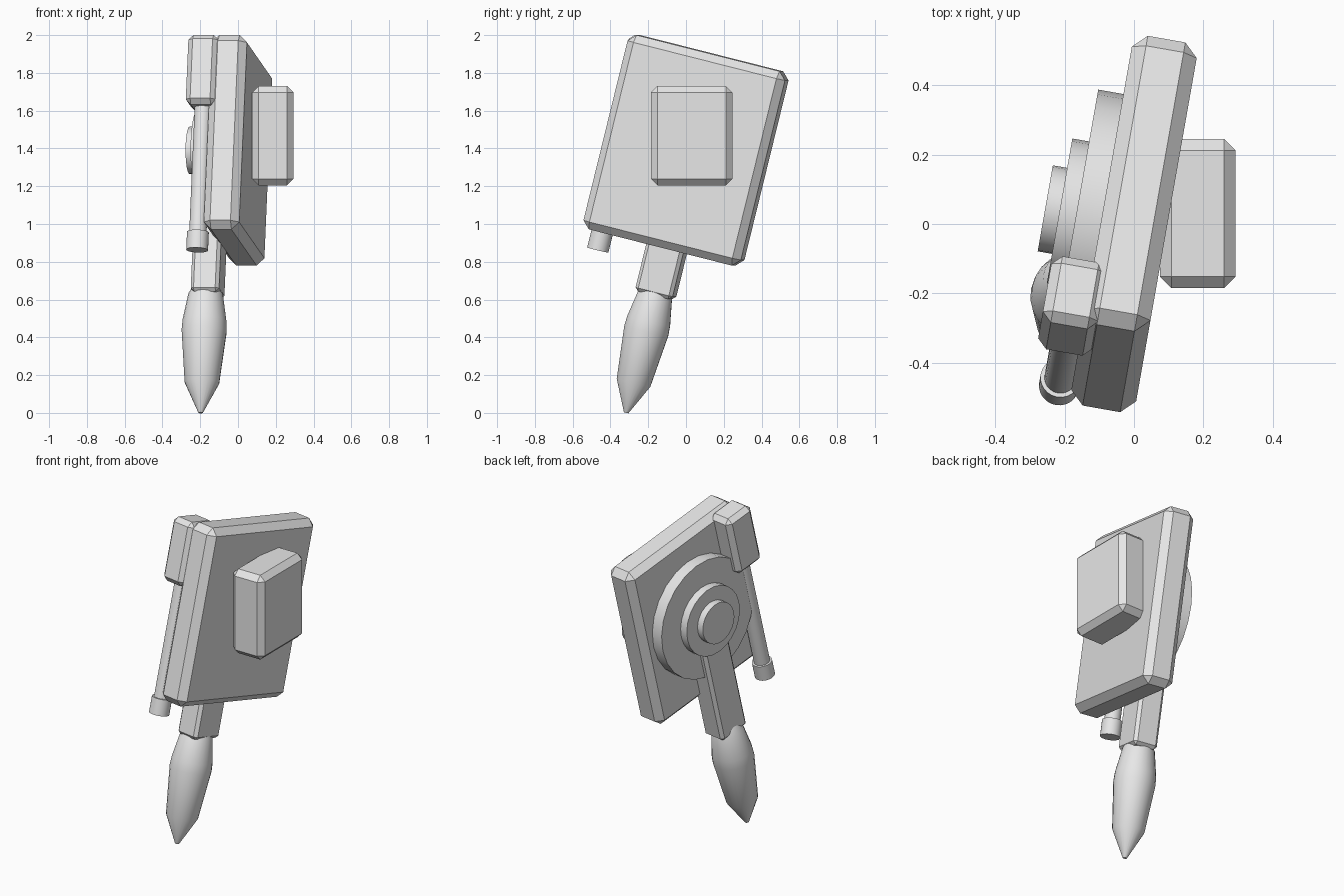
import bpy, bmesh, math
from mathutils import Matrix, Vector

cube = bpy.data.objects.get("Cube")
if cube:
    bpy.data.objects.remove(cube, do_unlink=True)

# Single light grey finish
grey = bpy.data.materials.new("light_grey")
grey.use_nodes = True
grey.diffuse_color = (0.8, 0.8, 0.8, 1)
grey.node_tree.nodes["Principled BSDF"].inputs["Base Color"].default_value = (0.8, 0.8, 0.8, 1)

# The tilted frame shared by everything except the side box
TILT = (Matrix.Translation((0, 0, 1.39))
        @ Matrix.Rotation(math.radians(-10), 4, 'Z')
        @ Matrix.Rotation(math.radians(-14), 4, 'X'))
UPRIGHT = Matrix.Identity(4)


def finish(name, bm, frame):
    bmesh.ops.recalc_face_normals(bm, faces=bm.faces)
    mesh = bpy.data.meshes.new(name)
    bm.to_mesh(mesh)
    bm.free()
    mesh.materials.append(grey)
    obj = bpy.data.objects.new(name, mesh)
    bpy.context.collection.objects.link(obj)
    obj.matrix_world = frame
    bpy.ops.object.select_all(action='DESELECT')
    obj.select_set(True)
    bpy.context.view_layer.objects.active = obj
    bpy.ops.object.shade_smooth_by_angle(angle=math.radians(30))
    return obj


def box(name, low, high, bevel, frame=TILT):
    """Chamfered box between two corners."""
    low, high = Vector(low), Vector(high)
    bm = bmesh.new()
    bmesh.ops.create_cube(bm, size=1)
    bmesh.ops.scale(bm, vec=high - low, verts=bm.verts)
    bmesh.ops.translate(bm, vec=(low + high) / 2, verts=bm.verts)
    bmesh.ops.bevel(bm, geom=bm.edges[:], offset=bevel, segments=1,
                    affect='EDGES', profile=0.5)
    return finish(name, bm, frame)


def lathe(name, profile, place, sides=24):
    """Closed solid of revolution from (radius, height) pairs."""
    bm = bmesh.new()
    rings = []
    for r, z in profile:
        rings.append([bm.verts.new((r * math.cos(a), r * math.sin(a), z))
                      for a in (math.tau * i / sides for i in range(sides))])
    for a, b in zip(rings, rings[1:]):
        for i in range(sides):
            j = (i + 1) % sides
            bm.faces.new((a[i], a[j], b[j], b[i]))
    bm.faces.new(rings[0])
    bm.faces.new(rings[-1])
    return finish(name, bm, TILT @ place)


# Main slab and the upright box on its side
box("main_slab", (-0.095, -0.436, -0.53), (0.095, 0.436, 0.53), 0.04)
box("side_box", (0.075, -0.185, 1.205), (0.293, 0.245, 1.73), 0.033, UPRIGHT)

# Stepped round discs on the opposite face
sideways = Matrix.Rotation(math.radians(-90), 4, 'Y')
for name, radius, inner, outer in (("large_disc", 0.364, 0.05, 0.169),
                                   ("middle_disc", 0.212, 0.15, 0.218),
                                   ("small_disc", 0.126, 0.2, 0.26)):
    lathe(name, [(radius, inner), (radius, outer)], sideways)

# Corner block with a rod and end cap below it
box("corner_block", (-0.215, -0.455, 0.144), (-0.052, -0.255, 0.524), 0.028)
rod_place = Matrix.Translation((-0.132, -0.355, 0))
lathe("rod", [(0.046, -0.56), (0.046, 0.18)], rod_place)
lathe("rod_cap", [(0.058, -0.632), (0.058, -0.535)], rod_place)

# Arm leading down to the pointed tip
box("arm", (-0.207, -0.1, -0.79), (-0.055, 0.105, -0.16), 0.018)
lathe("pointed_tip",
      [(0.012, -1.432), (0.092, -1.268), (0.12, -0.985), (0.117, -0.93),
       (0.092, -0.785), (0.06, -0.73)],
      Matrix.Translation((-0.14, 0, 0)))
